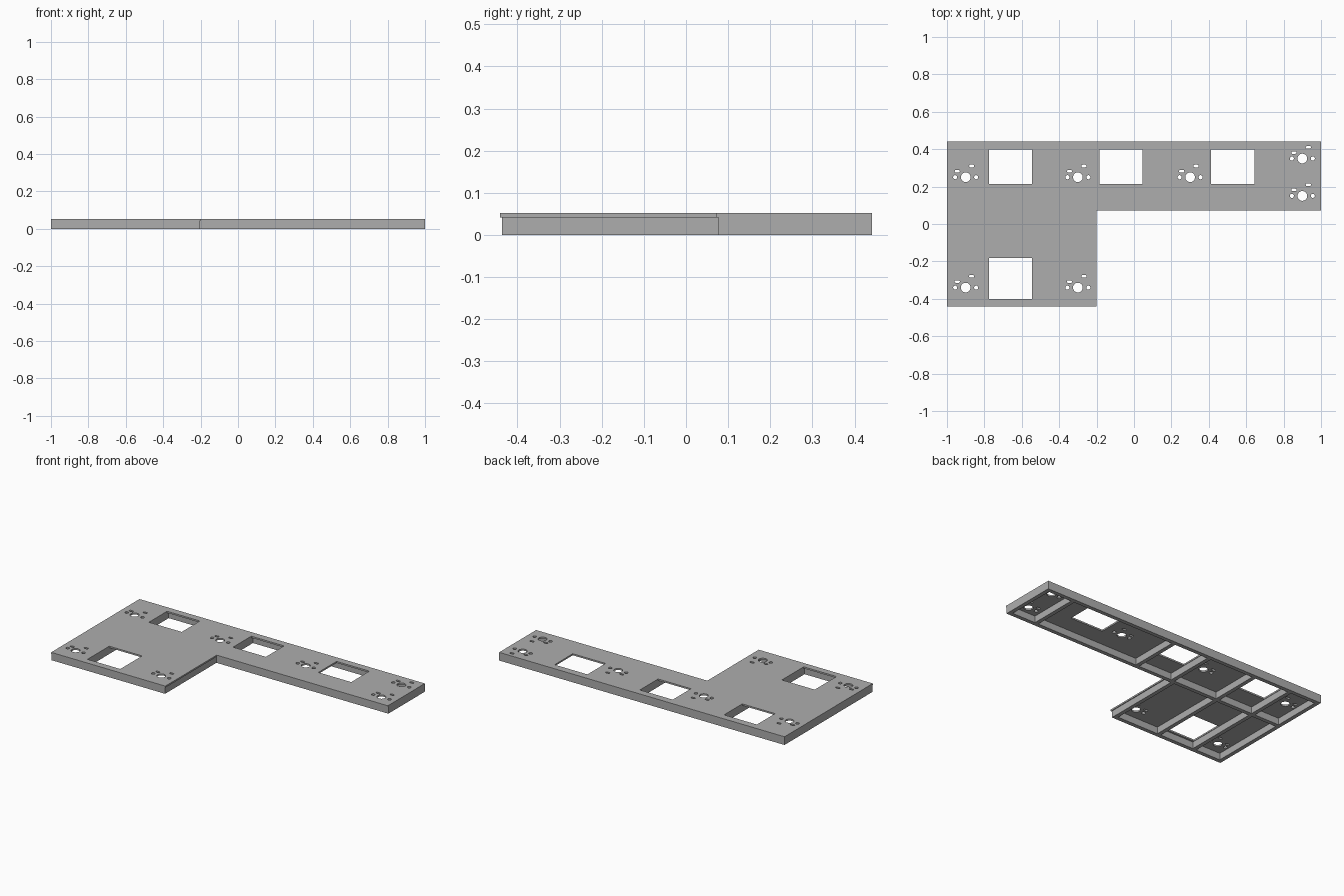
import bpy, bmesh, math
from mathutils import Matrix, Vector

if "Cube" in bpy.data.objects:
    bpy.data.objects.remove(bpy.data.objects["Cube"], do_unlink=True)

TOP, SHEET = 0.052, 0.042     # total height, underside of the top sheet
BACK, FRONT, STEP, INNER = 0.442, -0.442, 0.072, -0.2
INSET, WALL = 0.005, 0.025

grey = bpy.data.materials.new("mid_grey")
grey.use_nodes = True
colour = (0.42, 0.42, 0.42, 1)
grey.diffuse_color = colour
grey.node_tree.nodes["Principled BSDF"].inputs["Base Color"].default_value = colour


def finish(name, bm):
    bmesh.ops.recalc_face_normals(bm, faces=bm.faces)
    mesh = bpy.data.meshes.new(name)
    bm.to_mesh(mesh)
    bm.free()
    mesh.materials.append(grey)
    obj = bpy.data.objects.new(name, mesh)
    bpy.context.collection.objects.link(obj)
    return obj


def prism(bm, outline, z0, z1):
    face = bm.faces.new([bm.verts.new((x, y, z0)) for x, y in outline])
    new = bmesh.ops.extrude_face_region(bm, geom=[face])["geom"]
    verts = [v for v in new if isinstance(v, bmesh.types.BMVert)]
    bmesh.ops.translate(bm, verts=verts, vec=(0, 0, z1 - z0))


def rect(x0, x1, y0, y1):
    return [(x0, y0), (x1, y0), (x1, y1), (x0, y1)]


def slot(cx, cy, half, radius, n=8):
    """Round hole, or a slot with round ends when half > 0."""
    points = []
    for i in range(2 * n):
        a = math.pi * (i + 0.5) / n
        c = math.cos(a)
        points.append((cx + radius * c + math.copysign(half, c), cy + radius * math.sin(a)))
    return points


def l_shape(edge):
    return [(-1, FRONT + edge), (INNER - edge, FRONT + edge), (INNER - edge, STEP + edge),
            (1, STEP + edge), (1, BACK), (-1, BACK)]


def cut(obj, cutter):
    cutter.hide_render = True
    mod = obj.modifiers.new("openings", 'BOOLEAN')
    mod.operation, mod.solver, mod.object = 'DIFFERENCE', 'EXACT', cutter
    bpy.context.view_layer.objects.active = obj
    bpy.ops.object.modifier_apply(modifier=mod.name)
    bpy.data.objects.remove(cutter, do_unlink=True)


# Top sheet
bm = bmesh.new()
prism(bm, l_shape(0), SHEET, TOP)
top_sheet = finish("top_sheet", bm)

# Window and switch openings in the sheet
bm = bmesh.new()
windows = [(-0.66, 0.215, 0.397), (-0.07, 0.215, 0.397), (0.528, 0.215, 0.397), (-0.66, -0.4, -0.182)]
for x, y0, y1 in windows:
    prism(bm, rect(x - 0.115, x + 0.115, y0, y1), 0.03, 0.07)
switches = [(-0.9, 0.25), (-0.3, 0.25), (0.3, 0.25), (0.9, 0.35), (0.9, 0.15), (-0.9, -0.34), (-0.3, -0.34)]
for x, y in switches:
    prism(bm, slot(x, y, 0, 0.026, 16), 0.03, 0.07)
    for side in (-1, 1):
        prism(bm, slot(x + side * 0.056, y, 0, 0.011), 0.03, 0.07)
    for dx, dy in ((-0.045, 0.032), (0.032, 0.06)):
        prism(bm, slot(x + dx, y + dy, 0.007, 0.007), 0.03, 0.07)
cut(top_sheet, finish("opening_cutter", bm))

# Frame under the sheet: outer walls and ribs left between hollow cells
bm = bmesh.new()
prism(bm, l_shape(INSET), 0, SHEET)
frame = finish("rib_frame", bm)


def cells(bm, ribs, y0, y1):
    for a, b in zip(ribs, ribs[1:]):
        prism(bm, rect(a + WALL / 2, b - WALL / 2, y0, y1), -0.02, 0.07)


bm = bmesh.new()
left, right = -1 + WALL / 2, 1 - WALL / 2
cells(bm, [left, -0.79, -0.53, -0.2, 0.06, 0.8, right], STEP + INSET + WALL, BACK - WALL)
cells(bm, [left, -0.79, -0.53, INNER - INSET - WALL / 2], FRONT + INSET + WALL, STEP + INSET)
cut(frame, finish("cell_cutter", bm))
